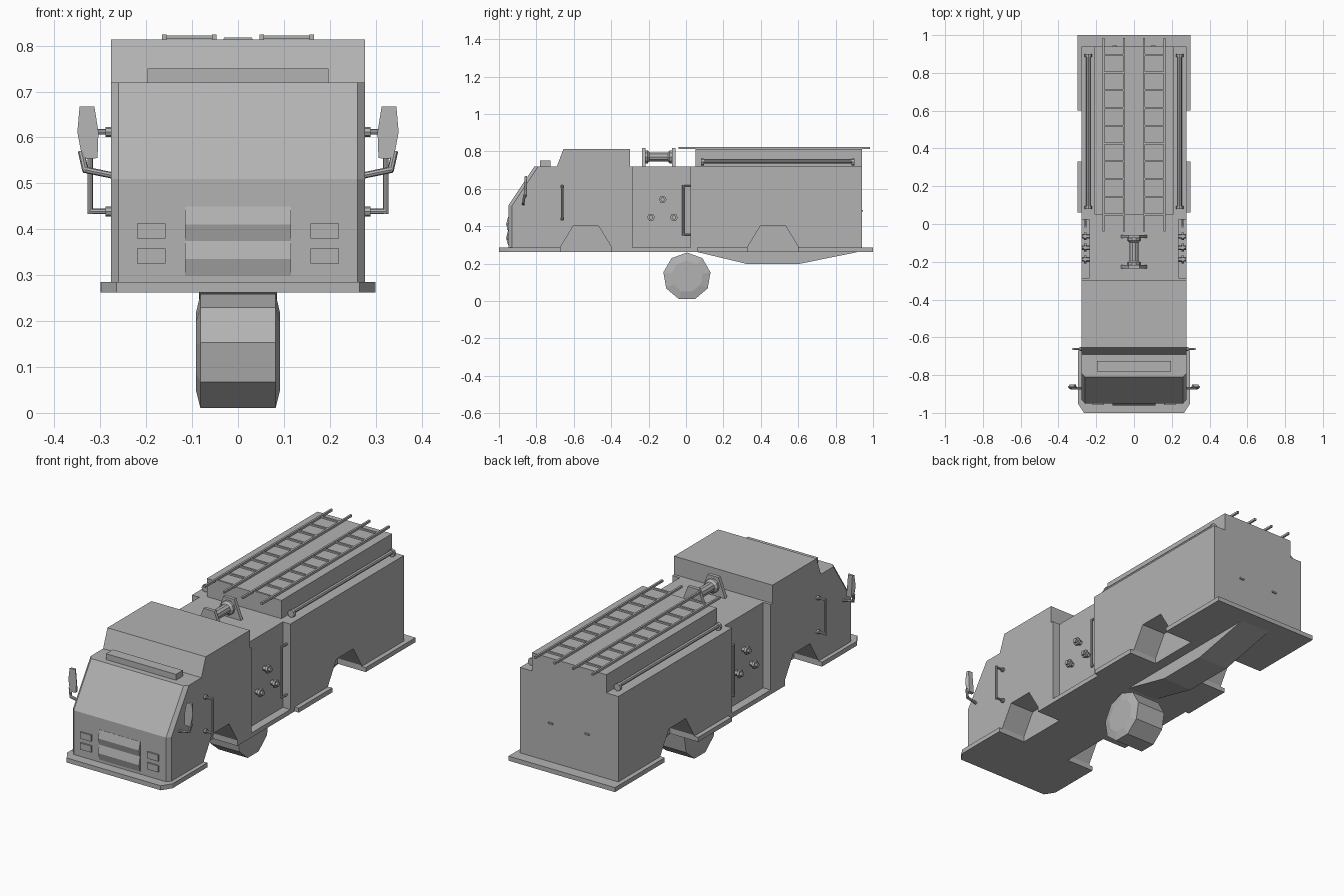
import bpy, bmesh, math
from mathutils import Vector

cube = bpy.data.objects.get("Cube")
if cube:
    bpy.data.objects.remove(cube)

grey = bpy.data.materials.new("plain grey")
grey.use_nodes = True
COLOUR = (0.45, 0.45, 0.45, 1)
grey.diffuse_color = COLOUR
grey.node_tree.nodes["Principled BSDF"].inputs["Base Color"].default_value = COLOUR


def finish(name, bm):
    bmesh.ops.recalc_face_normals(bm, faces=bm.faces)
    mesh = bpy.data.meshes.new(name)
    bm.to_mesh(mesh)
    bm.free()
    mesh.materials.append(grey)
    obj = bpy.data.objects.new(name, mesh)
    bpy.context.collection.objects.link(obj)
    return obj


def hull(name, points):
    bm = bmesh.new()
    for p in points:
        bm.verts.new(p)
    bmesh.ops.convex_hull(bm, input=bm.verts)
    bmesh.ops.dissolve_limit(bm, angle_limit=0.01, verts=bm.verts, edges=bm.edges)
    return finish(name, bm)


def box(name, x, y, z):
    return hull(name, [(a, b, c) for a in x for b in y for c in z])


def prism(name, profile, x0, x1):
    """Side profile of (y, z) points extruded across x."""
    bm = bmesh.new()
    face = bm.faces.new([bm.verts.new((x0, y, z)) for y, z in profile])
    moved = bmesh.ops.extrude_face_region(bm, geom=[face])["geom"]
    bmesh.ops.translate(bm, vec=(x1 - x0, 0, 0),
                        verts=[v for v in moved if isinstance(v, bmesh.types.BMVert)])
    return finish(name, bm)


def lathe(name, start, direction, rings, sides, turn=0):
    """Closed round part: rings are (distance, radius) along a direction."""
    bm = bmesh.new()
    loops = []
    for d, r in rings:
        loops.append([bm.verts.new((r * math.cos(turn + math.tau * i / sides),
                                    r * math.sin(turn + math.tau * i / sides), d))
                      for i in range(sides)])
    for a, b in zip(loops, loops[1:]):
        for i in range(sides):
            j = (i + 1) % sides
            bm.faces.new((a[i], a[j], b[j], b[i]))
    bm.faces.new(loops[0])
    bm.faces.new(loops[-1])
    bm.transform(Vector(direction).to_track_quat("Z", "Y").to_matrix().to_4x4())
    bmesh.ops.translate(bm, vec=start, verts=bm.verts)
    return finish(name, bm)


def rod(name, a, b, r, sides=8):
    d = Vector(b) - Vector(a)
    return lathe(name, a, d, [(0, r), (d.length, r)], sides)


# Cab with chamfered front corners, and raised roof
lower = []
for s in (-1, 1):
    for y, z in ((-0.95, 0.27), (-0.95, 0.51), (-0.81, 0.72)):
        lower += [(s * 0.26, y, z), (s * 0.277, y + 0.02, z)]
    lower += [(s * 0.277, -0.285, 0.27), (s * 0.277, -0.285, 0.72)]
cab = hull("cab", lower)
prism("cab_roof", [(-0.69, 0.72), (-0.655, 0.813), (-0.3, 0.813), (-0.3, 0.72)], -0.277, 0.277)
box("light_bar", (-0.197, 0.197), (-0.78, -0.725), (0.72, 0.75))

# Pump section, rear body and raised equipment box
box("pump_section", (-0.235, 0.235), (-0.285, 0.025), (0.27, 0.72))
body = box("rear_body", (-0.277, 0.277), (0.025, 0.94), (0.27, 0.72))
box("equipment_box", (-0.21, 0.21), (0.05, 0.94), (0.72, 0.813))

# Floor boards
front_board = hull("front_board", [(s * x, y, z) for s in (-1, 1) for z in (0.262, 0.285)
                                   for x, y in ((0.265, -1), (0.297, -0.95), (0.297, -0.62))])
middle_board = box("middle_board", (-0.277, 0.277), (-0.62, 0.06), (0.262, 0.285))
rear_board = box("rear_board", (-0.3, 0.3), (0.06, 1), (0.262, 0.285))

# Wheel arches cut into both sides
for s in (-1, 1):
    for y in (-0.535, 0.465):
        arch = prism("arch_cutter", [(y - 0.135, 0.2), (y - 0.135, 0.29), (y - 0.068, 0.4),
                                     (y + 0.068, 0.4), (y + 0.135, 0.29), (y + 0.135, 0.2)],
                     s * 0.14, s * 0.4)
        arch.hide_render = True
        for part in (cab, body, front_board, middle_board, rear_board):
            mod = part.modifiers.new("arch", "BOOLEAN")
            mod.object = arch
            mod.solver = "EXACT"
            bpy.context.view_layer.update()
            graph = bpy.context.evaluated_depsgraph_get()
            mesh = bpy.data.meshes.new_from_object(part.evaluated_get(graph))
            part.modifiers.clear()
            part.data = mesh
        bpy.data.objects.remove(arch)

# Belly keel and single wheel
prism("belly_keel", [(0.05, 0.264), (0.33, 0.197), (0.6, 0.197), (0.93, 0.264)], -0.085, 0.085)
lathe("wheel", (0, 0.005, 0.131), (1, 0, 0),
      [(-0.092, 0.085), (-0.082, 0.128), (0.082, 0.128), (0.092, 0.085)], 9, math.pi / 2)

# Grille ridges and headlights
prism("grille", [(-0.945, 0.45), (-0.951, 0.45), (-0.962, 0.41), (-0.952, 0.375),
                 (-0.962, 0.335), (-0.951, 0.298), (-0.945, 0.298)], -0.115, 0.115)
for s in (-1, 1):
    for z in (0.325, 0.38):
        box("headlight", (s * 0.158, s * 0.22), (-0.958, -0.945), (z, z + 0.033))

# Hose reel
for y in (-0.235, -0.075):
    hull("reel_stand", [(s * x, y + dy, z) for s in (-1, 1) for dy in (0, 0.018)
                        for x, z in ((0.068, 0.72), (0.03, 0.818))])
lathe("hose_reel", (0, -0.217, 0.77), (0, 1, 0),
      [(0, 0.036), (0.012, 0.036), (0.022, 0.025), (0.12, 0.025), (0.13, 0.036), (0.142, 0.036)], 10)

# Roof ladders
for s in (-1, 1):
    for x in (0.052, 0.161):
        box("ladder_rail", (s * x - 0.005, s * x + 0.005), (-0.04, 0.985), (0.813, 0.824))
    for i in range(10):
        y = 0.05 + i * 0.094
        box("ladder_rung", (s * 0.05, s * 0.163), (y - 0.005, y + 0.005), (0.814, 0.822))

for s in (-1, 1):
    # Long side poles with end knobs
    rod("side_pole", (s * 0.242, 0.08, 0.747), (s * 0.242, 0.9, 0.747), 0.011)
    for y in (0.08, 0.885):
        rod("pole_knob", (s * 0.242, y, 0.742), (s * 0.242, y + 0.015, 0.742), 0.019)

    # Pump valves
    for y, z in ((-0.125, 0.543), (-0.187, 0.447), (-0.065, 0.447)):
        lathe("pump_valve", (s * 0.23, y, z), (s, 0, 0),
              [(0, 0.013), (0.022, 0.013), (0.022, 0.021), (0.034, 0.021), (0.034, 0.012), (0.045, 0.012)], 6)

    # Upright grab rail on the front of the rear body
    rod("pump_rail", (s * 0.257, -0.015, 0.35), (s * 0.257, -0.015, 0.62), 0.006)
    for z in (0.356, 0.614):
        rod("pump_rail_mount", (s * 0.257, -0.015, z), (s * 0.257, 0.03, z), 0.006)

    # Cab door handle
    rod("door_rail", (s * 0.322, -0.662, 0.433), (s * 0.322, -0.662, 0.618), 0.006)
    for z in (0.439, 0.612):
        rod("door_rail_mount", (s * 0.27, -0.662, z), (s * 0.325, -0.662, z), 0.006)
        rod("door_rail_foot", (s * 0.275, -0.662, z), (s * 0.289, -0.662, z), 0.011)

    # Wing mirror and arm
    hull("mirror", [(s * x, y, z) for x, y, z in (
        (0.306, -0.868, 0.555), (0.339, -0.868, 0.553), (0.313, -0.862, 0.668), (0.345, -0.862, 0.668),
        (0.35, -0.865, 0.612), (0.308, -0.85, 0.555), (0.336, -0.85, 0.555),
        (0.318, -0.85, 0.668), (0.342, -0.85, 0.668), (0.304, -0.865, 0.612))])
    rod("mirror_arm", (s * 0.272, -0.87, 0.517), (s * 0.335, -0.87, 0.53), 0.007)
    rod("mirror_stem", (s * 0.332, -0.87, 0.526), (s * 0.342, -0.862, 0.57), 0.007)

    # Small rear latches
    box("rear_latch", (s * 0.09, s * 0.115), (0.938, 0.946), (0.478, 0.486))
